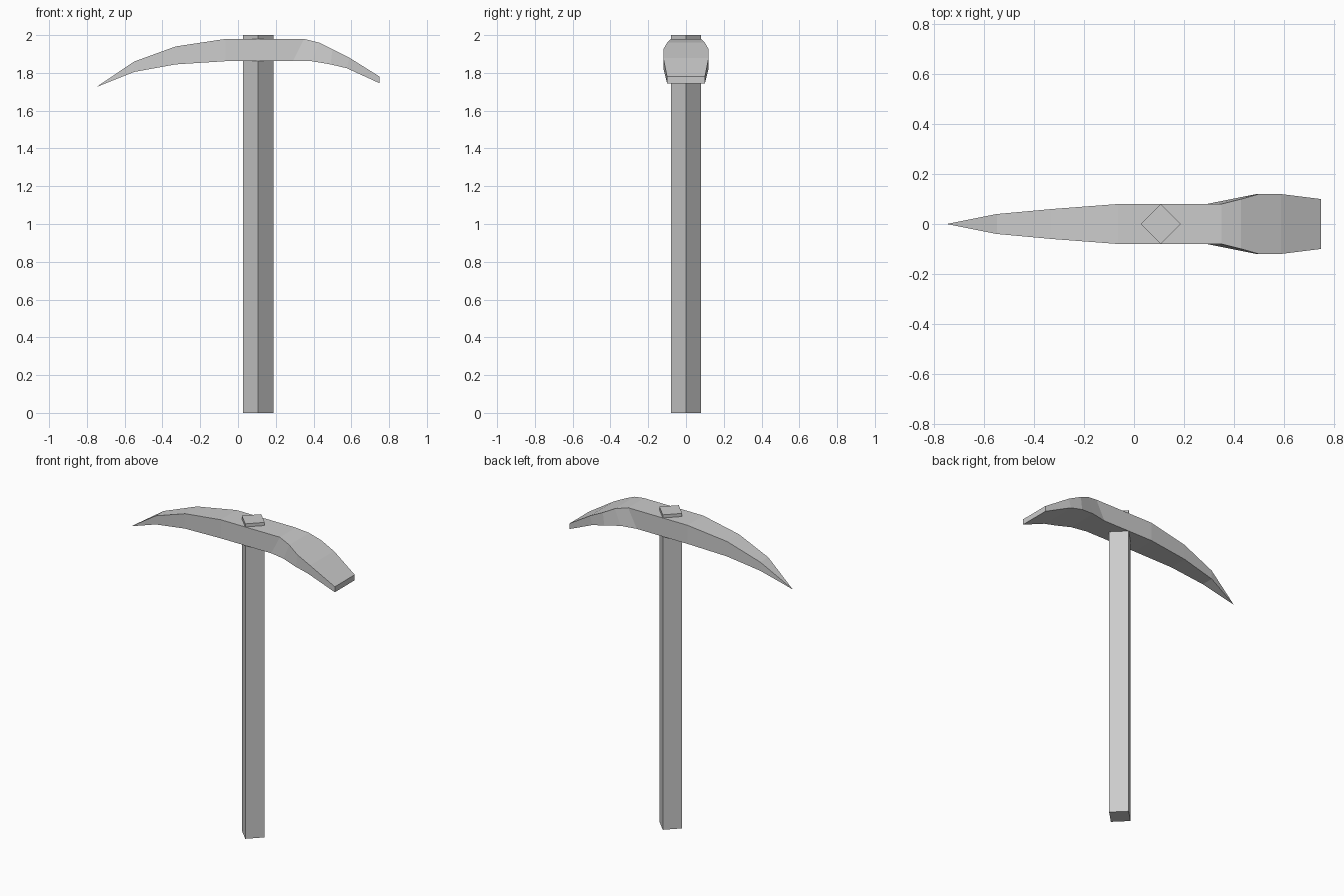
import bpy, bmesh, math

cube = bpy.data.objects.get("Cube")
if cube:
    bpy.data.objects.remove(cube, do_unlink=True)

grey = bpy.data.materials.new("plain grey")
grey.use_nodes = True
colour = (0.6, 0.6, 0.6, 1)
grey.diffuse_color = colour
grey.node_tree.nodes["Principled BSDF"].inputs["Base Color"].default_value = colour


def finish(name, bm):
    bmesh.ops.remove_doubles(bm, verts=bm.verts, dist=0.0005)
    bmesh.ops.recalc_face_normals(bm, faces=bm.faces)
    mesh = bpy.data.meshes.new(name)
    bm.to_mesh(mesh)
    bm.free()
    mesh.materials.append(grey)
    obj = bpy.data.objects.new(name, mesh)
    bpy.context.collection.objects.link(obj)


def loft(bm, rings):
    # Bridge four-sided sections and cap the blunt end
    loops = [[bm.verts.new(p) for p in ring] for ring in rings]
    for a, b in zip(loops, loops[1:]):
        for i in range(4):
            j = (i + 1) % 4
            bm.faces.new((a[i], a[j], b[j], b[i]))
    bm.faces.new(loops[0])
    bm.faces.new(loops[-1])


# Handle: square bar turned on its corner
bm = bmesh.new()
corners = [(0.107 + 0.08 * math.cos(k * math.pi / 2), 0.08 * math.sin(k * math.pi / 2))
           for k in range(4)]
loft(bm, [[(x, y, z) for x, y in corners] for z in (0, 2)])
finish("handle", bm)

# Head sections from blade to pick: top x, top z, bottom x, bottom z, half width
sections = [
    (0.75, 1.78, 0.75, 1.745, 0.10),
    (0.59, 1.88, 0.575, 1.825, 0.12),
    (0.50, 1.925, 0.49, 1.845, 0.12),
    (0.43, 1.96, 0.39, 1.862, 0.10),
    (0.35, 1.98, 0.29, 1.862, 0.08),
    (-0.065, 1.98, -0.065, 1.862, 0.08),
    (-0.33, 1.94, -0.33, 1.845, 0.06),
    (-0.55, 1.86, -0.55, 1.805, 0.04),
]
bm = bmesh.new()
loft(bm, [[(tx, -w, tz), (tx, w, tz), (bx, w, bz), (bx, -w, bz)]
          for tx, tz, bx, bz, w in sections])

# Pick tip: the last section is drawn out to a point
bm.faces.ensure_lookup_table()
end = bm.faces[-1]
poked = bmesh.ops.poke(bm, faces=[end])
poked["verts"][0].co = (-0.75, 0, 1.725)
finish("pick_head", bm)
